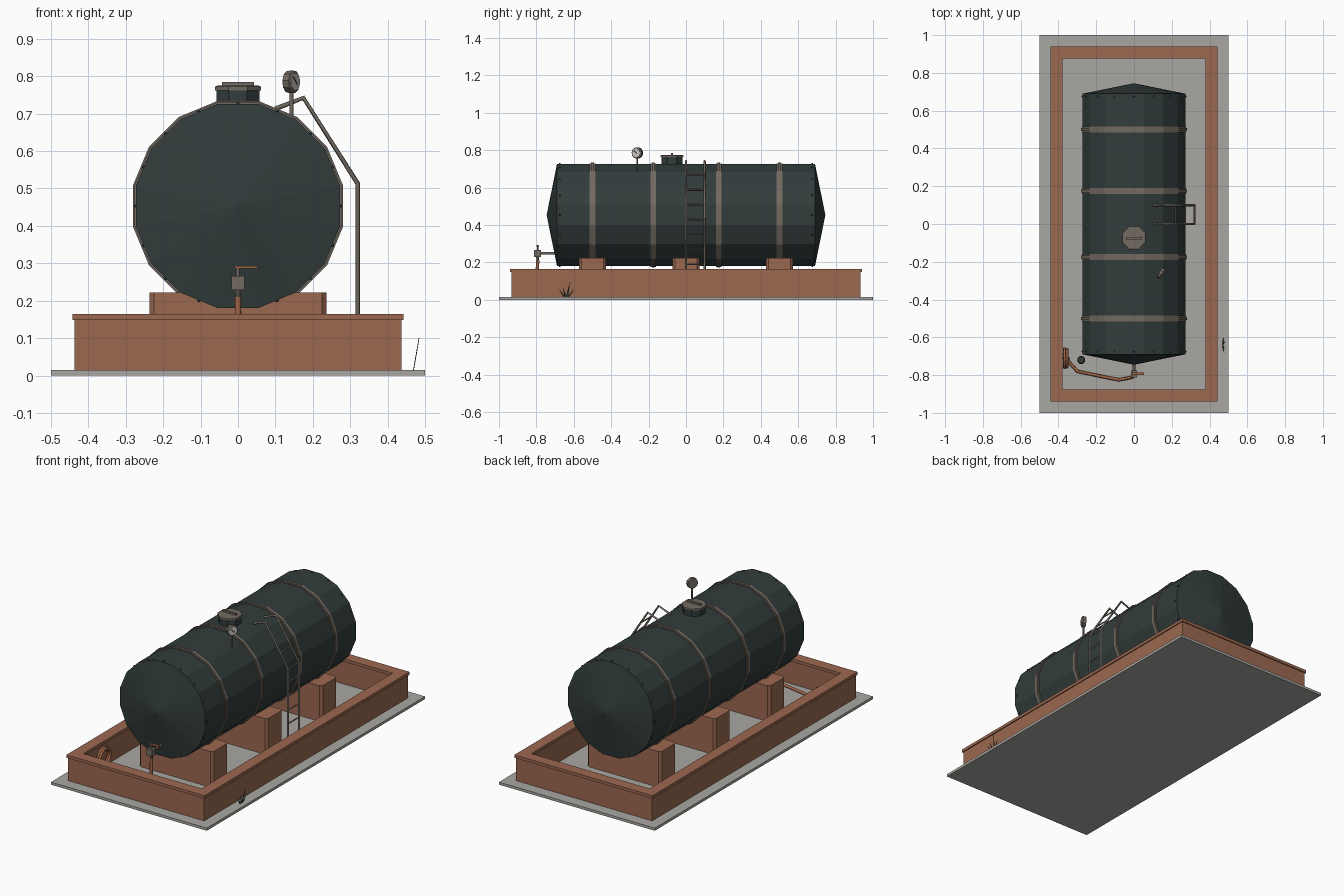
import bpy, bmesh, math
from mathutils import Vector, Matrix

if "Cube" in bpy.data.objects:
    bpy.data.objects.remove(bpy.data.objects["Cube"])


def material(name, r, g, b):
    m = bpy.data.materials.new(name)
    m.use_nodes = True
    m.diffuse_color = (r, g, b, 1)
    m.node_tree.nodes["Principled BSDF"].inputs["Base Color"].default_value = (r, g, b, 1)
    return m


GREEN = material("dark tank paint", 0.032, 0.045, 0.045)
BRICK = material("brick brown", 0.33, 0.14, 0.08)
CONCRETE = material("concrete grey", 0.40, 0.39, 0.36)
STEEL = material("warm steel", 0.17, 0.145, 0.12)
COPPER = material("copper orange", 0.35, 0.13, 0.06)
DIAL = material("dial white", 0.62, 0.62, 0.58)
RED = material("red needle", 0.35, 0.03, 0.02)
GRASS = material("dark grass", 0.03, 0.05, 0.04)


def finish(name, bm, mat):
    bmesh.ops.recalc_face_normals(bm, faces=bm.faces)
    me = bpy.data.meshes.new(name)
    bm.to_mesh(me)
    bm.free()
    me.materials.append(mat)
    ob = bpy.data.objects.new(name, me)
    bpy.context.collection.objects.link(ob)
    return ob


def box(name, lo, hi, mat):
    bm = bmesh.new()
    lo, hi = Vector(lo), Vector(hi)
    bmesh.ops.create_cube(bm, size=1, matrix=Matrix.Translation((lo + hi) / 2) @ Matrix.Diagonal((*(hi - lo), 1)))
    return finish(name, bm, mat)


def lathe(name, profile, sides, loc, axis, mat):
    """Turn (radius, height) points round an axis, with flats facing the sides."""
    bm = bmesh.new()
    rings = []
    for r, h in profile:
        if r == 0:
            rings.append([bm.verts.new((0, 0, h))] * sides)
        else:
            angles = [math.tau * (i + 0.5) / sides for i in range(sides)]
            rings.append([bm.verts.new((r * math.cos(a), r * math.sin(a), h)) for a in angles])
    for a, b in zip(rings, rings[1:]):
        for i in range(sides):
            j = (i + 1) % sides
            bm.faces.new(list(dict.fromkeys((a[i], a[j], b[j], b[i]))))
    for ring in (rings[0], rings[-1]):
        if ring[0] != ring[1]:
            bm.faces.new(ring)
    ob = finish(name, bm, mat)
    ob.matrix_world = Matrix.Translation(loc) @ Vector((0, 0, 1)).rotation_difference(Vector(axis)).to_matrix().to_4x4()
    return ob


def rod(name, points, radius, mat, resolution=0, closed=False):
    cu = bpy.data.curves.new(name, "CURVE")
    cu.dimensions = "3D"
    cu.bevel_depth = radius
    cu.bevel_resolution = resolution
    cu.use_fill_caps = True
    sp = cu.splines.new("POLY")
    sp.points.add(len(points) - 1)
    for p, co in zip(sp.points, points):
        p.co = (*co, 1)
    sp.use_cyclic_u = closed
    cu.materials.append(mat)
    ob = bpy.data.objects.new(name, cu)
    bpy.context.collection.objects.link(ob)
    return ob


def frame(name, outer, inner, z0, z1, mat):
    """Rectangular wall ring between two half-size pairs."""
    bm = bmesh.new()
    corners = [(-1, -1), (1, -1), (1, 1), (-1, 1)]
    loops = [[bm.verts.new((x * s[0], y * s[1], z)) for x, y in corners]
             for s, z in ((outer, z0), (outer, z1), (inner, z1), (inner, z0))]
    for k in range(4):
        a, b = loops[k], loops[(k + 1) % 4]
        for i in range(4):
            j = (i + 1) % 4
            bm.faces.new((a[i], a[j], b[j], b[i]))
    return finish(name, bm, mat)


# Ground slab and containment wall
box("ground_slab", (-0.5, -1, 0), (0.5, 1, 0.015), CONCRETE)
frame("containment_wall", (0.437, 0.934), (0.385, 0.882), 0.015, 0.148, BRICK)
frame("wall_cap", (0.443, 0.94), (0.379, 0.876), 0.148, 0.165, BRICK)

# Saddles with bevelled upright corners
for n, y in enumerate((-0.5, 0, 0.5)):
    saddle = box(f"saddle_{n + 1}", (-0.237, y - 0.073, 0.015), (0.237, y + 0.073, 0.222), BRICK)
    bm = bmesh.new()
    bm.from_mesh(saddle.data)
    upright = [e for e in bm.edges if abs(e.verts[0].co.z - e.verts[1].co.z) > 0.1]
    bmesh.ops.bevel(bm, geom=upright, offset=0.013, segments=1, affect="EDGES")
    bm.to_mesh(saddle.data)
    bm.free()

# Tank shell with conical ends
ZC, R = 0.453, 0.278
ALONG = (0, 1, 0)
lathe("tank_shell", [(0, -0.745), (R, -0.69), (R, 0.69), (0, 0.745)], 16, (0, 0, ZC), ALONG, GREEN)

# Hoops: a flat strap with a raised middle
for n, y in enumerate((-0.5, -0.175, 0.175, 0.5)):
    strap = [(R - 0.01, -0.015), (R + 0.004, -0.015), (R + 0.004, -0.007), (R + 0.008, -0.007)]
    strap += [(r, -h) for r, h in reversed(strap)]
    lathe(f"hoop_{n + 1}", strap, 16, (0, y, ZC), ALONG, STEEL)

# Rivets around both ends
for end in (-1, 1):
    for i in range(16):
        a = math.tau * i / 16
        d = Vector((math.cos(a), 0, math.sin(a)))
        lathe("rivet", [(0.005, -0.002), (0.005, 0.002), (0.003, 0.005)], 6,
              Vector((0, end * 0.675, ZC)) + d * R * math.cos(math.pi / 16), d, GREEN)

# Hatch with lid and grip
HATCH = (0, -0.075, 0)
UP = (0, 0, 1)
lathe("hatch_neck", [(0.062, 0.7), (0.062, 0.764)], 8, HATCH, UP, GREEN)
lathe("hatch_lid", [(0.066, 0.762), (0.066, 0.772), (0.06, 0.775)], 8, HATCH, UP, STEEL)
box("hatch_grip", (-0.043, -0.081, 0.773), (0.043, -0.069, 0.784), STEEL)

# Pressure gauge on a stem
gauge = Vector((0.143, -0.26, 0.785))
facing = Vector((0.87, -0.5, 0))
rod("gauge_stem", [(0.143, -0.26, 0.67), (0.143, -0.26, 0.765)], 0.005, STEEL, 1)
lathe("gauge_case", [(0.03, -0.011), (0.031, 0.008), (0.026, 0.011)], 10, gauge, facing, STEEL)
lathe("gauge_dial", [(0.024, 0.01), (0.024, 0.013)], 10, gauge, facing, DIAL)
across = facing.cross(Vector(UP))
tip = gauge + facing * 0.014
rod("gauge_needle", [tip - across * 0.006 - Vector((0, 0, 0.006)), tip + across * 0.012 + Vector((0, 0, 0.012))],
    0.002, RED)

# Ladder: two bent rails and rungs
bend = [(0.32, 0.015), (0.32, 0.513), (0.175, 0.742), (0.1, 0.713)]
for side, y in (("front", 0), ("back", 0.1)):
    rod(f"ladder_rail_{side}", [(x, y, z) for x, z in bend], 0.0065, STEEL)
for n in range(9):
    z = 0.03 + 0.08 * n
    x = 0.32 - max(0, z - 0.513) * 0.145 / 0.229
    rod(f"ladder_rung_{n + 1}", [(x, 0, z), (x, 0.1, z)], 0.005, STEEL)

# Outlet pipe, valve and lever
rod("outlet_pipe", [(0, -0.68, 0.248), (0, -0.79, 0.248)], 0.008, STEEL, 1)
box("valve_body", (-0.017, -0.812, 0.229), (0.017, -0.775, 0.266), STEEL)
rod("valve_stem", [(0, -0.793, 0.26), (0, -0.793, 0.292)], 0.005, STEEL, 1)
box("valve_lever", (-0.01, -0.8, 0.286), (0.052, -0.786, 0.293), COPPER)
lathe("spout", [(0.006, 0.2), (0.009, 0.23)], 8, (0, -0.793, 0), UP, STEEL)

# Hose running to a coil by the wall
rod("hose", [(0, -0.793, 0.21), (0.002, -0.797, 0.1), (-0.01, -0.812, 0.04), (-0.08, -0.825, 0.026),
             (-0.19, -0.803, 0.026), (-0.3, -0.78, 0.026), (-0.345, -0.73, 0.032), (-0.358, -0.71, 0.04)],
    0.009, COPPER, 1)
for n, (x, r) in enumerate(((-0.368, 0.05), (-0.355, 0.047))):
    ring = [(x, -0.71 + r * math.cos(i * math.tau / 14), 0.09 + r * math.sin(i * math.tau / 14)) for i in range(14)]
    rod(f"hose_coil_{n + 1}", ring, 0.008, COPPER, 1, True)
rod("coil_hook", [(-0.386, -0.71, 0.125), (-0.342, -0.71, 0.125), (-0.342, -0.71, 0.137)], 0.004, STEEL)

# Small drain post inside the wall
lathe("drain_post", [(0.022, 0.015), (0.022, 0.05), (0.016, 0.058)], 8, (-0.28, -0.72, 0), UP, GREEN)

# Grass tuft outside the wall
bm = bmesh.new()
for foot, top, height in ((-0.648, -0.682, 0.06), (-0.642, -0.66, 0.07), (-0.636, -0.62, 0.1), (-0.63, -0.597, 0.06)):
    lean = 0.466 + height * 0.17
    verts = [bm.verts.new(c) for c in ((0.468, foot - 0.006, 0.014), (0.468, foot + 0.006, 0.014), (lean, top, height))]
    bm.faces.new(verts)
tuft = finish("grass_tuft", bm, GRASS)
thick = tuft.modifiers.new("thickness", "SOLIDIFY")
thick.thickness = 0.002
